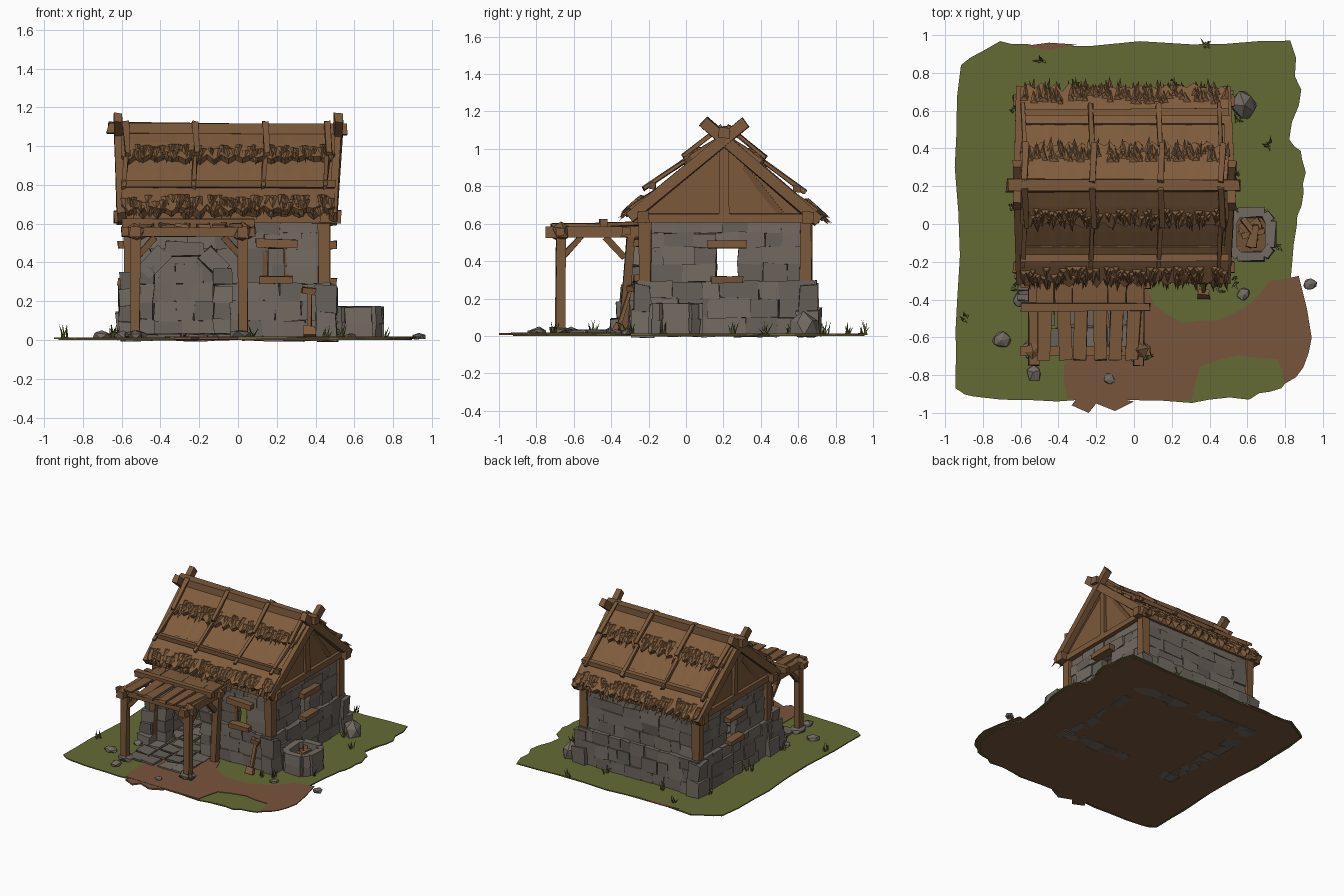
import bpy, bmesh, math, random
from mathutils import Vector as V, Matrix

random.seed(4)
R = random.uniform
if "Cube" in bpy.data.objects:
    bpy.data.objects.remove(bpy.data.objects["Cube"])


def material(name, r, g, b):
    m = bpy.data.materials.new(name)
    m.use_nodes = True
    m.diffuse_color = (r, g, b, 1)
    m.node_tree.nodes["Principled BSDF"].inputs["Base Color"].default_value = (r, g, b, 1)
    return m


STONE, SLATE, WOOD, DARK, THATCH, GRASS, DIRT = range(7)
MATS = [material("stone", .17, .145, .122), material("slate stone", .14, .12, .102),
        material("timber", .2, .099, .043), material("aged timber", .165, .08, .035),
        material("thatch", .215, .108, .047), material("grass", .13, .145, .035),
        material("dirt", .19, .091, .046)]


def finish(name, bm):
    bmesh.ops.recalc_face_normals(bm, faces=bm.faces)
    me = bpy.data.meshes.new(name)
    bm.to_mesh(me)
    bm.free()
    for m in MATS:
        me.materials.append(m)
    ob = bpy.data.objects.new(name, me)
    bpy.context.collection.objects.link(ob)


def place(bm, verts, mtx, mat, j):
    for v in verts:
        v.co = mtx @ v.co + V((R(-j, j), R(-j, j), R(-j, j)))
    for f in {f for v in verts for f in v.link_faces}:
        f.material_index = mat


def box(bm, c, s, mat, angle=0, j=.0):
    mtx = Matrix.Translation(c) @ Matrix.Rotation(angle, 4, 'Z') @ Matrix.Diagonal((*s, 1))
    place(bm, bmesh.ops.create_cube(bm, size=1)["verts"], mtx, mat, j)


def beam(bm, p, q, w, h=None, mat=WOOD, j=.005):
    p, q = V(p), V(q)
    mtx = (Matrix.Translation((p + q) / 2) @ (q - p).to_track_quat('Z', 'Y').to_matrix().to_4x4()
           @ Matrix.Diagonal((w, h or w, (q - p).length, 1)))
    place(bm, bmesh.ops.create_cube(bm, size=1)["verts"], mtx, mat, j)


def rock(bm, c, s, mat=STONE, j=.008):
    mtx = Matrix.Translation(c) @ Matrix.Rotation(R(0, 3), 4, 'Z') @ Matrix.Diagonal((*s, 1))
    place(bm, bmesh.ops.create_icosphere(bm, subdivisions=1, radius=1)["verts"], mtx, mat, j)


def slab(bm, pts, z0, z1, mat, rough=.0, cuts=1):
    ring = []
    for a, b in zip(pts, pts[1:] + pts[:1]):
        ring += [V(a).lerp(V(b), k / cuts) + V((R(-rough, rough), R(-rough, rough))) for k in range(cuts)]
    face = bm.faces.new([bm.verts.new((p.x, p.y, z0)) for p in ring])
    top = bmesh.ops.extrude_face_region(bm, geom=[face])["geom"]
    for v in top:
        if isinstance(v, bmesh.types.BMVert):
            v.co.z = z1
    for f in {f for v in top if isinstance(v, bmesh.types.BMVert) for f in v.link_faces} | {face}:
        f.material_index = mat


# Ground plot with a worn path
bm = bmesh.new()
plot = [(-.94, -.86), (-.86, -.92), (-.4, -.93), (.3, -.94), (.6, -.92), (.78, -.86), (.88, -.75),
        (.91, -.5), (.84, -.3), (.85, 0), (.9, .15), (.9, .35), (.83, .45), (.88, .7), (.83, .96),
        (.3, .96), (-.5, .95), (-.72, .97), (-.92, .85), (-.94, .3), (-.93, -.4)]
slab(bm, plot, .006, .014, GRASS, .012, 3)
slab(bm, [(x * .985, y * .985) for x, y in plot], 0, .007, DIRT)
finish("ground", bm)
bm = bmesh.new()
slab(bm, [(-.36, -.93), (-.37, -.7), (-.45, -.3), (.05, -.3), (.1, -.43), (.25, -.52), (.45, -.51),
          (.62, -.42), (.72, -.3), (.88, -.28), (.94, -.6), (.9, -.76), (.8, -.85), (.76, -.72),
          (.55, -.69), (.35, -.76), (.31, -.93)], .012, .018, DIRT, .008, 2)
slab(bm, [(-.33, -.96), (-.24, -1), (-.2, -.95), (-.1, -.99), (0, -.94), (-.1, -.92), (-.3, -.92)], .004, .016, DIRT)
slab(bm, [(-.6, .94), (-.45, .96), (-.3, .95), (-.45, .92)], .012, .017, DIRT)
finish("dirt_path", bm)

# Stone walls: jittered courses around the openings, thicker at the base
ROWS = [.0, .1, .2, .29, .385, .475, .55, .64]
WALLS = [((-.55, -.22), .99, [(.1, .44, 0), (.69, .8, .29)]), ((.44, -.22), .87, [(.38, .5, .29)]),
         ((.44, .65), .99, []), ((-.55, .65), .87, [(.37, .49, .29)])]
bm = bmesh.new()
for k, (start, length, holes) in enumerate(WALLS):
    turn = Matrix.Rotation(k * math.pi / 2, 3, 'Z')
    for z0, z1 in zip(ROWS, ROWS[1:]):
        spans, u = [], 0
        for a, b, low in holes:
            if z0 >= low - .01 and z1 < .48:
                spans.append((u, a))
                u = b
        spans.append((u, length))
        base = z1 < .3
        for a, b in spans:
            n = max(1, round((b - a) / R(.11, .17)))
            cuts = [a] + [a + (b - a) * (i + R(-.25, .25)) / n for i in range(1, n)] + [b]
            for c, d in zip(cuts, cuts[1:]):
                out = R(.035, .05) + .015 * (.3 - z1) if base else R(.004, .016)
                grow = .03 if base else 0
                c2, d2 = c - grow * (c == 0), d + grow * (d == length)
                mid = turn @ V(((c2 + d2) / 2, .025 - out / 2, 0)) + V((*start, (z0 + z1) / 2))
                box(bm, mid, (d2 - c2 + .004, .05 + out, z1 - z0 + .004), random.choice((STONE, STONE, SLATE)),
                    k * math.pi / 2, .007)
finish("stone_walls", bm)

# Corner boulders, door arch and porch buttress
bm = bmesh.new()
for x in (-.56, .455):
    for y in (-.235, .655):
        box(bm, (x, y, .07), (.12, .12, .14), STONE, 0, .014)
        box(bm, (x, y, .2), (.1, .1, .15), SLATE, 0, .012)
for s in (-1, 1):
    for i in range(4):
        box(bm, (-.28 + s * .2, -.25, .06 + i * .09), (.09, .1, .088), (STONE, SLATE)[i % 2], 0, .008)
    beam(bm, (-.28 + s * .2, -.25, .35), (-.28 + s * .1, -.25, .46), .09, .09, STONE, .01)
box(bm, (-.28, -.25, .47), (.2, .1, .075), STONE, 0, .01)
for i in range(4):
    box(bm, (-.56, -.31 + i * .01, .05 + i * .085), (.1, .19 - i * .035, .09), (STONE, SLATE)[i % 2], 0, .01)
finish("door_arch_and_corners", bm)

# Paved floor
bm = bmesh.new()
for i in range(4):
    for k in range(7):
        box(bm, (-.47 + i * .13 + R(-.01, .01), -.6 + k * .12, .018), (.115, .105, .02), random.choice((STONE, SLATE)), R(-.1, .1), .008)
finish("paving", bm)

# Window lintels and sills
bm = bmesh.new()
for z, half, t in ((.49, .105, .04), (.3, .085, .035)):
    for x in (.475, -.585):
        beam(bm, (x, .22 - half, z), (x, .22 + half, z), .07, t)
    beam(bm, (.2 - half, -.25, z + .01), (.2 + half, -.25, z + .01), .06, t)
for x in (.14, .25):
    beam(bm, (x, -.22, .31), (x, -.22, .48), .025, None, DARK)
finish("window_timbers", bm)

# Timber frame and gables
bm = bmesh.new()
for x in (-.555, .445):
    s = 1 if x > 0 else -1
    for y in (-.22, .64):
        beam(bm, (x, y, .27), (x, y, .64), .065)
    beam(bm, (x + s * .01, -.28, .63), (x + s * .01, .71, .63), .06, .05)
    beam(bm, (x + s * .01, .205, .64), (x + s * .01, .205, 1.05), .05)
    for y in (-.1, .51):
        beam(bm, (x, y, .65), (x, .205 + (y - .205) * .35, .9), .035, None, DARK)
    tri = [bm.verts.new((x + dx, y, z)) for dx in (-.015, .015) for y, z in ((-.27, .62), (.68, .62), (.205, 1.04))]
    for ids in ((0, 1, 2), (3, 4, 5), (0, 1, 4, 3), (1, 2, 5, 4), (2, 0, 3, 5)):
        bm.faces.new([tri[i] for i in ids]).material_index = WOOD
for y in (-.23, .65):
    beam(bm, (-.64, y, .635), (.53, y, .635), .06)
finish("timber_frame", bm)

# Thatched roof: layered slopes with ragged fringes
RIDGE = V((0, .205, 1.07))
EAVES = [V((0, -.31, .645)), V((0, .72, .625))]


def on_roof(side, x, t, h=0):
    d = EAVES[side] - RIDGE
    n = V((0, -d.z, d.y)) if side else V((0, d.z, -d.y))
    return RIDGE + d * t + n.normalized() * h + V((x, 0, 0))


def thatch(bm, side, t0, t1, h0, h1, cols=30):
    rows = []
    for i in range(cols + 1):
        x = -.6 + 1.1 * i / cols
        e = t1 + (R(.0, .05) if i % 2 else R(-.05, 0))
        rows.append([bm.verts.new(on_roof(side, x, *p)) for p in
                     ((t0, h0), ((t0 + t1) / 2, (h0 + h1) / 2 + R(0, .006)), (e, h1), (e, h1 - .035), (t0, h0 - .035))])
    for a, b in zip(rows, rows[1:]):
        for k in range(5):
            m = (k + 1) % 5
            bm.faces.new((a[k], a[m], b[m], b[k])).material_index = THATCH
    for end in (rows[0], rows[-1]):
        bm.faces.new(end).material_index = THATCH


def fringe(bm, side, t0, t1, h, count):
    for _ in range(count):
        x, t, w, lean = R(-.59, .49), R(t0, t1), R(.012, .024), R(-.02, .02)
        a, b, c, tip = [bm.verts.new(on_roof(side, *p)) for p in
                        ((x - w, t, h), (x + w, t, h), (x, t + .02, h + .016), (x + lean, t + R(.1, .17), h + R(-.008, .014)))]
        for f in ((a, c, tip), (c, b, tip), (b, a, tip), (a, b, c)):
            bm.faces.new(f).material_index = THATCH


bm = bmesh.new()
for side in (0, 1):
    thatch(bm, side, 0, .95, 0, .0)
    thatch(bm, side, .62, .97, .01, .03)
    thatch(bm, side, 0, .36, .012, .038)
    fringe(bm, side, .8, .9, .026, 90)
    fringe(bm, side, .88, .93, .01, 60)
    fringe(bm, side, .2, .3, .03, 100)
finish("thatched_roof", bm)

# Roof poles, straps, ridge and crossed bargeboards
bm = bmesh.new()
beam(bm, (-.67, .205, 1.09), (.56, .205, 1.09), .07, .06, WOOD, .01)
for side in (0, 1):
    beam(bm, on_roof(side, -.6, .7, .04), on_roof(side, .5, .7, .04), .035)
    for x in (-.58, -.22, .14, .46):
        beam(bm, on_roof(side, x, -.03, .05), on_roof(side, x + .01, .36, .055), .03, .02)
        beam(bm, on_roof(side, x, .36, .03), on_roof(side, x - .01, .77, .055), .025, .02)
    for x, tip in ((-.6, -.02), (.49, .03)):
        beam(bm, on_roof(side, x, 1.0, -.015), on_roof(side, x + tip, -.2, -.015), .045, .06)
finish("roof_timbers", bm)

# Porch: posts, beams, braces and slats
bm = bmesh.new()
for x in (-.53, .025):
    beam(bm, (x, -.67, .02), (x, -.67, .57), .052)
    beam(bm, (x, -.34, .02), (x, -.29, .55), .045, None, DARK)
    beam(bm, (x, -.75, .555), (x, -.2, .555), .055)
    beam(bm, (x, -.66, .42), (x, -.56, .53), .03, None, DARK)
    beam(bm, (x, -.33, .42), (x, -.43, .53), .03, None, DARK)
    s = .1 if x < 0 else -.1
    beam(bm, (x, -.67, .42), (x + s, -.67, .53), .03, None, DARK)
    rock(bm, (x, -.67, .555), (.055, .055, .055), WOOD)
    rock(bm, (x, -.67, .025), (.07, .07, .03), SLATE)
for y, z in ((-.67, .555), (-.32, .56), (-.44, .605)):
    beam(bm, (-.6, y, z), (.085, y, z), .045)
for i in range(6):
    x = -.47 + i * .095
    beam(bm, (x + R(-.02, .02), -.72, .59), (x, -.4, .595), .07, .018, WOOD, .006)
    beam(bm, (x, -.45, .595), (x, -.24, .6), .094, .02, WOOD, .004)
finish("porch", bm)

# Stone trough filled with firewood
bm = bmesh.new()
rim = [(-.12, -.08), (-.08, -.135), (.08, -.135), (.12, -.08), (.12, .08), (.08, .135), (-.08, .135), (-.12, .08)]
for a, b in zip(rim, rim[1:] + rim[:1]):
    for z in (.05, .13):
        beam(bm, (.62 + a[0] * .86, -.055 + a[1] * .86, z), (.62 + b[0] * .86, -.055 + b[1] * .86, z), .05, .085, STONE, .006)
slab(bm, [(.62 + x * .8, -.055 + y * .8) for x, y in rim], .01, .09, DARK)
for i in range(7):
    a = R(0, 6)
    c = V((.62 + R(-.03, .03), -.055 + R(-.04, .04), .12 + R(-.015, .02)))
    d = V((math.cos(a), math.sin(a), 0)) * .06
    beam(bm, c - d, c + d, .03)
finish("firewood_trough", bm)

# Broom by the wall
bm = bmesh.new()
beam(bm, (.37, -.37, .02), (.37, -.29, .27), .02)
beam(bm, (.33, -.3, .26), (.4, -.3, .25), .03, .03, DARK)
beam(bm, (.37, -.38, .02), (.37, -.36, .07), .06, .03, THATCH)
finish("garden_tool", bm)

# Loose rocks and grass tufts
bm = bmesh.new()
for x, y, r in ((-.7, -.61, .055), (-.53, -.79, .05), (.58, .63, .085), (.58, -.37, .04), (.93, -.32, .04), (-.13, -.82, .035), (-.6, -.4, .05)):
    rock(bm, (x, y, r * .4), (r, r * .85, r * (1.1 if r > .08 else .6)), STONE, r * .12)
for v in bm.verts:
    v.co.z = max(v.co.z, .004)
finish("loose_rocks", bm)
bm = bmesh.new()
for x, y in ((-.63, -.33), (-.64, .1), (-.9, -.5), (-.62, .6), (.53, -.3), (.54, .25), (.55, .55), (.08, -.7),
             (.2, .74), (-.3, .73), (-.5, .86), (.72, .42), (.38, .95), (.75, -.12), (.45, -.34)):
    for i in range(6):
        a, b = R(0, 6.3), V((x + R(-.02, .02), y + R(-.02, .02), .012))
        d = V((math.cos(a), math.sin(a), 0))
        side = V((-d.y, d.x, 0)) * .007
        ring = [bm.verts.new(p) for p in (b - side, b + side, b + d * .008, b + d * R(.01, .04) + V((0, 0, R(.03, .08))))]
        for ids in ((0, 1, 3), (1, 2, 3), (2, 0, 3)):
            bm.faces.new([ring[k] for k in ids]).material_index = GRASS
finish("grass_tufts", bm)
